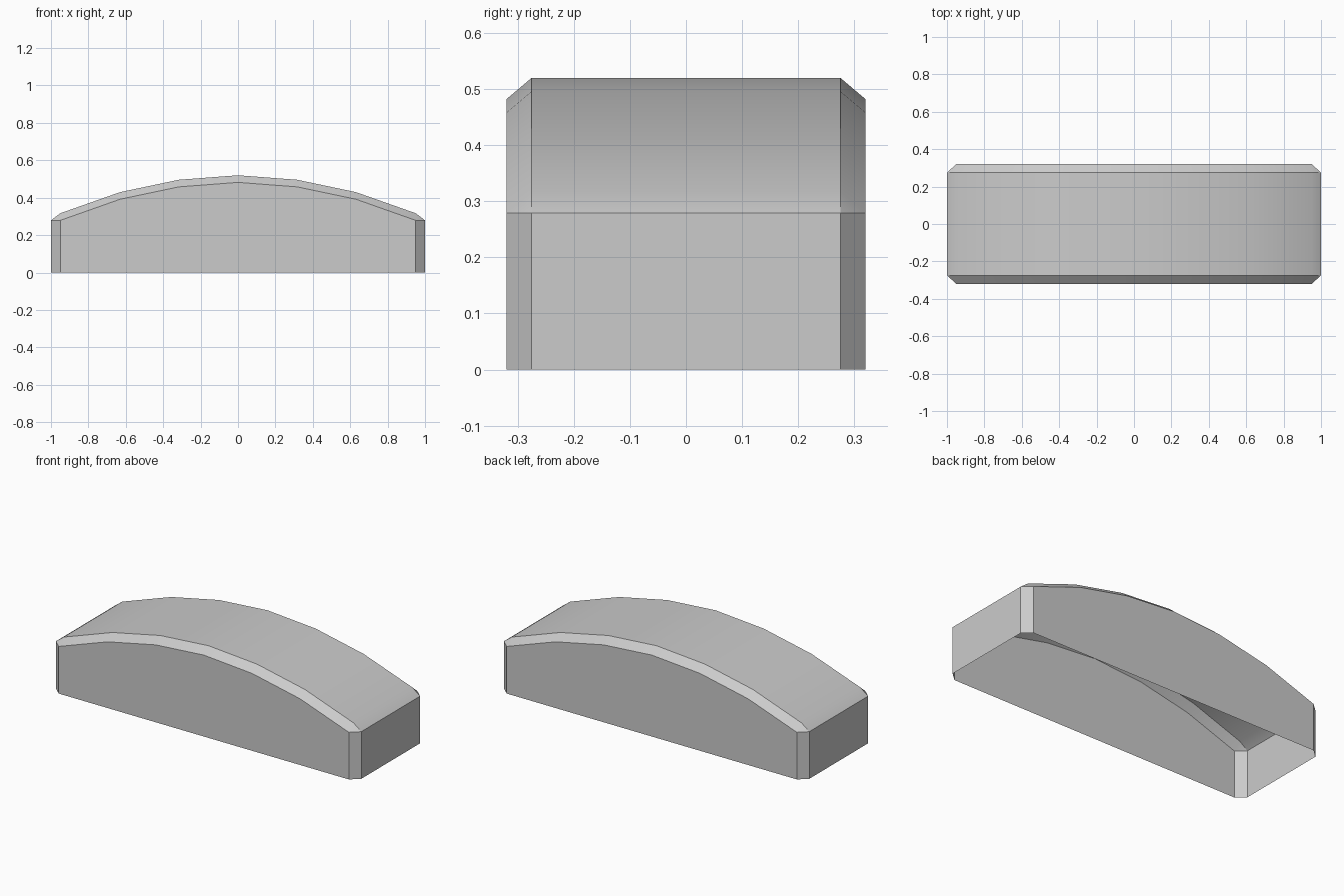
import bpy
import bmesh

cube = bpy.data.objects.get("Cube")
if cube:
    bpy.data.objects.remove(cube, do_unlink=True)

HALF_DEPTH = 0.32    # outer walls
CROWN_DEPTH = 0.275  # where the crown meets the bevel
BEVEL_DROP = 0.038

# Crown profile from one end to the middle, mirrored to the other end
half = [(-1, 0.279), (-0.95, 0.317), (-0.63, 0.43), (-0.316, 0.496)]
crown = half + [(0, 0.52)] + [(-x, z) for x, z in reversed(half)]

grey = bpy.data.materials.new("mid_grey")
grey.use_nodes = True
colour = (0.6, 0.6, 0.6, 1)
grey.diffuse_color = colour
grey.node_tree.nodes["Principled BSDF"].inputs["Base Color"].default_value = colour


def section(bm, x, z):
    """One open cross-section, front foot over the crown to back foot."""
    at_end = abs(x) == 1
    wall_y = CROWN_DEPTH if at_end else HALF_DEPTH
    wall_z = z if at_end else z - BEVEL_DROP
    side = [(wall_y, 0), (wall_y, wall_z), (CROWN_DEPTH, z)]
    outline = [(-y, h) for y, h in side] + side[::-1]
    return [bm.verts.new((x, y, h)) for y, h in outline]


# Loft the sections into a hollow shell with an open underside
bm = bmesh.new()
rings = [section(bm, x, z) for x, z in crown]
for a, b in zip(rings, rings[1:]):
    for i in range(len(a) - 1):
        bm.faces.new((a[i], b[i], b[i + 1], a[i + 1]))

# Flat end walls
for ring in (rings[0], rings[-1]):
    bm.faces.new((ring[0], ring[2], ring[3], ring[5]))

# Collapse the doubled corner points into bevelled corners
bmesh.ops.remove_doubles(bm, verts=bm.verts[:], dist=0.0005)
bmesh.ops.recalc_face_normals(bm, faces=bm.faces[:])

# Make sure the crown faces outward
bm.faces.ensure_lookup_table()
top = max(bm.faces, key=lambda f: f.calc_center_median().z)
if top.normal.z < 0:
    bmesh.ops.reverse_faces(bm, faces=bm.faces[:])

mesh = bpy.data.meshes.new("arched_shell")
bm.to_mesh(mesh)
bm.free()
mesh.materials.append(grey)
shell = bpy.data.objects.new("arched_shell", mesh)
bpy.context.collection.objects.link(shell)

# Smooth the crown, keep the bevel edges sharp
bpy.ops.object.select_all(action="DESELECT")
shell.select_set(True)
bpy.context.view_layer.objects.active = shell
bpy.ops.object.shade_smooth_by_angle(angle=0.5236)
